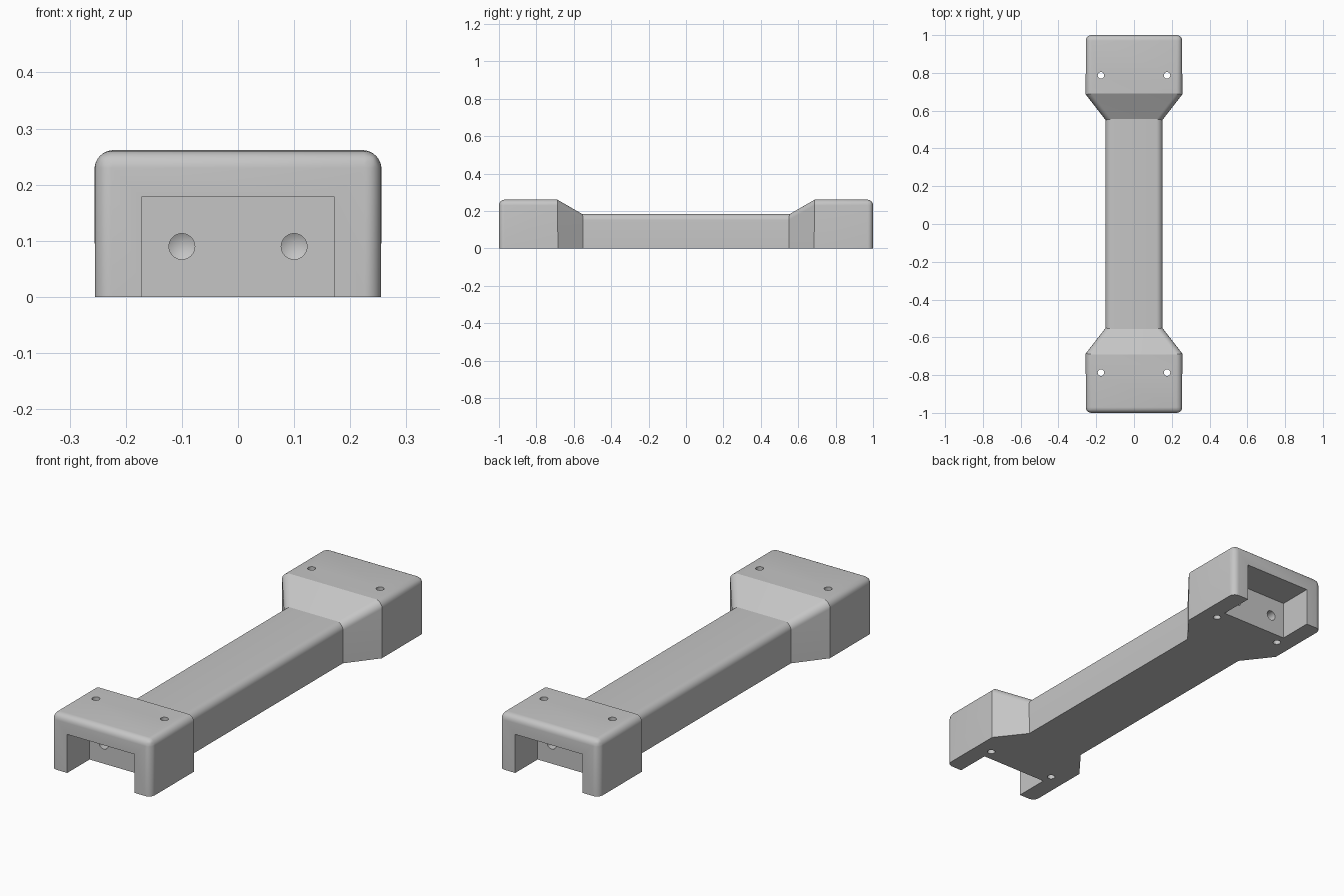
import bpy, bmesh, math
from mathutils import Matrix, Vector

cube = bpy.data.objects.get("Cube")
if cube:
    bpy.data.objects.remove(cube, do_unlink=True)

# Material
grey = bpy.data.materials.new("plain grey")
grey.use_nodes = True
colour = (0.56, 0.56, 0.56, 1)
grey.diffuse_color = colour
grey.node_tree.nodes["Principled BSDF"].inputs["Base Color"].default_value = colour


def make_object(name, bm):
    bmesh.ops.recalc_face_normals(bm, faces=bm.faces[:])
    mesh = bpy.data.meshes.new(name)
    bm.to_mesh(mesh)
    bm.free()
    mesh.materials.append(grey)
    obj = bpy.data.objects.new(name, mesh)
    bpy.context.collection.objects.link(obj)
    return obj


def box(name, centre, size):
    bm = bmesh.new()
    bmesh.ops.create_cube(bm, size=1, matrix=Matrix.Translation(centre) @ Matrix.Diagonal((*size, 1)))
    return make_object(name, bm)


def drill(name, centre, radius, length, turn=0, tip=0):
    """Cylinder with an optional pointed end, turned about x."""
    bm = bmesh.new()
    bmesh.ops.create_cone(bm, cap_ends=True, segments=32, radius1=radius, radius2=radius, depth=length)
    if tip:
        cap = max(bm.faces, key=lambda f: f.calc_center_median().z)
        bmesh.ops.poke(bm, faces=[cap], offset=tip)
    bmesh.ops.transform(bm, matrix=Matrix.Translation(centre) @ Matrix.Rotation(turn, 4, "X"), verts=bm.verts[:])
    return make_object(name, bm)


# Handle body: rectangular sections along y as (y, half width, height)
half = [(0.55, 0.15, 0.182), (0.685, 0.255, 0.26), (1.0, 0.255, 0.26)]
stations = [(-y, w, h) for y, w, h in reversed(half)] + half
bm = bmesh.new()
rings = [[bm.verts.new(p) for p in ((-w, y, 0), (w, y, 0), (w, y, h), (-w, y, h))]
         for y, w, h in stations]
for a, b in zip(rings, rings[1:]):
    for i in range(4):
        j = (i + 1) % 4
        bm.faces.new((a[i], a[j], b[j], b[i]))
bm.faces.new(rings[0])
bm.faces.new(rings[-1])

# Round the top rim and the four upright end corners
rim = []
for e in bm.edges:
    p, q = (v.co for v in e.verts)
    at_end = min(abs(p.y), abs(q.y)) > 0.99 and p.y * q.y > 0
    along = abs(p.x) > 0.1 and p.x * q.x > 0 and abs(p.y - q.y) > 0.01
    raised = min(p.z, q.z) > 0.01
    upright = abs(p.z - q.z) > 0.01
    if (raised and (at_end or along)) or (at_end and upright):
        rim.append(e)
bmesh.ops.bevel(bm, geom=rim, offset=0.03, offset_type="OFFSET", segments=8,
                profile=0.5, affect="EDGES", clamp_overlap=True)
handle = make_object("handle_body", bm)

# End pockets, upright screw holes and blind holes in the pocket walls
cutters = []
for s in (-1, 1):
    cutters.append(box("pocket_cutter", Vector((0, s * 0.937, 0.064)), (0.344, 0.2, 0.228)))
    for x in (-1, 1):
        cutters.append(drill("screw_hole_cutter", Vector((x * 0.175, s * 0.787, 0.13)), 0.017, 0.5))
        cutters.append(drill("blind_hole_cutter", Vector((x * 0.1, s * 0.79, 0.09)), 0.023, 0.15,
                             turn=s * math.pi / 2, tip=0.013))

bpy.context.view_layer.objects.active = handle
for cutter in cutters:
    cutter.hide_render = True
    mod = handle.modifiers.new("cut", "BOOLEAN")
    mod.operation = "DIFFERENCE"
    mod.solver = "EXACT"
    mod.object = cutter
    bpy.ops.object.modifier_apply(modifier=mod.name)
for cutter in cutters:
    bpy.data.objects.remove(cutter, do_unlink=True)

# Smooth the rounded edges, keep the creases
bpy.ops.object.select_all(action="DESELECT")
handle.select_set(True)
bpy.ops.object.shade_smooth_by_angle(angle=math.radians(20))
